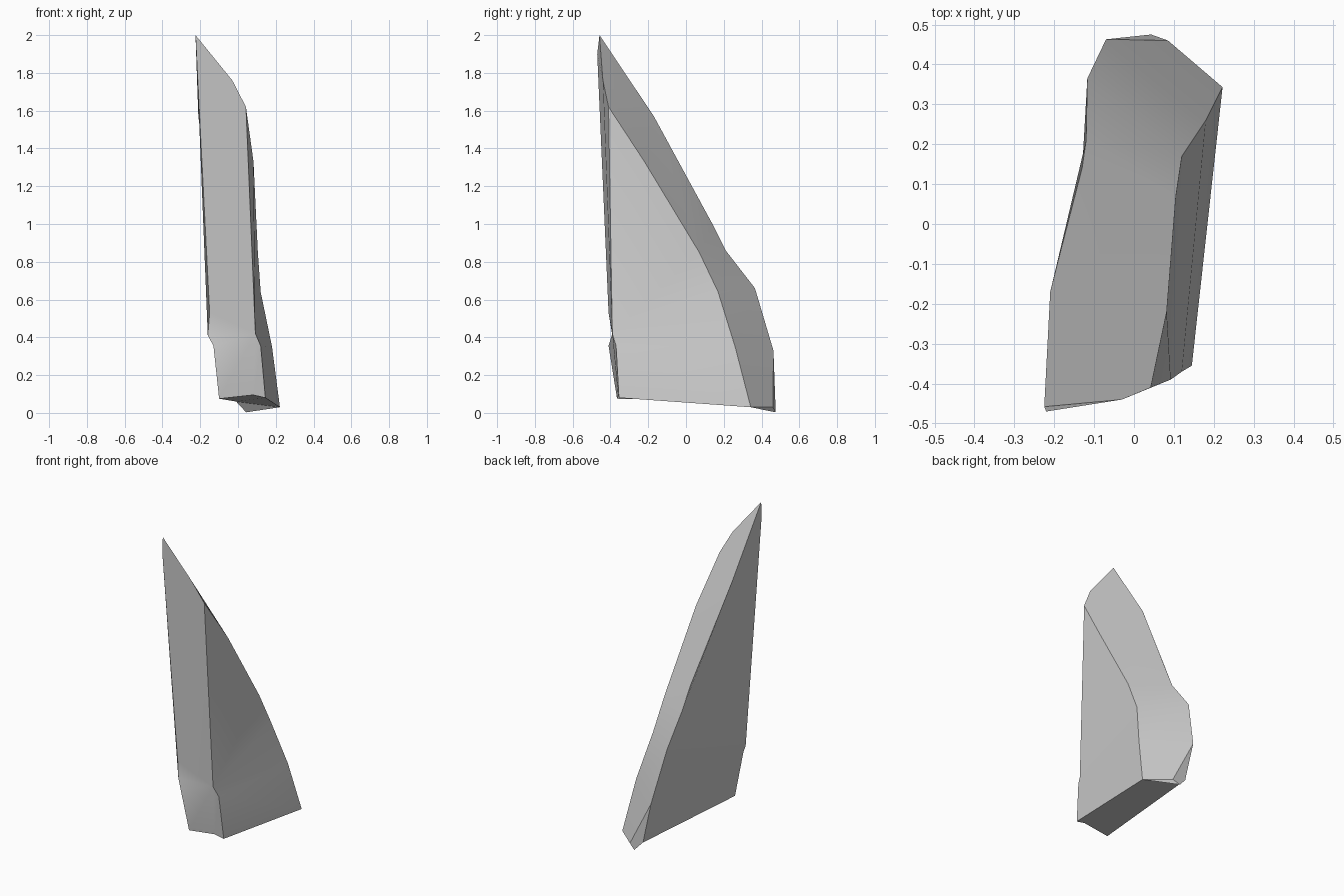
import bpy
import bmesh
import math

default_cube = bpy.data.objects.get("Cube")
if default_cube:
    bpy.data.objects.remove(default_cube, do_unlink=True)


def make_material(name, colour):
    material = bpy.data.materials.new(name)
    material.use_nodes = True
    material.diffuse_color = colour
    shader = material.node_tree.nodes["Principled BSDF"]
    shader.inputs["Base Color"].default_value = colour
    return material


# Corners of the shard, grouped by the ridge they lie on
corners = {
    # Peak and top rim
    "tip": (-.225, -.458, 2), "tip_front": (-.22, -.47, 1.9),
    "rim": (-.03, -.44, 1.76), "shoulder": (.042, -.41, 1.62),
    # Ridge between the back slope and the left side
    "left_high": (.082, -.22, 1.33), "left_mid": (.105, .07, .85),
    "left_bend": (.12, .17, .64), "left_low": (.18, .26, .35),
    "left_foot": (.222, .343, .03),
    # Ridge between the back slope and the right side
    "right_high": (-.21, -.17, 1.57), "right_mid": (-.13, .14, 1),
    "right_bend": (-.12, .21, .86), "right_low": (-.117, .365, .66),
    "right_heel": (-.07, .463, .33),
    # Front edges, with the chipped ledge
    "chip_top": (-.15, -.41, .53), "ledge_right": (-.16, -.39, .41),
    "ledge_left": (.092, -.39, .42), "lip_right": (-.13, -.41, .355),
    "lip_left": (.12, -.37, .355), "toe_right": (-.10, -.365, .075),
    "toe_mid": (.08, -.36, .095), "toe_left": (.145, -.355, .08),
    # Lower back edge
    "heel_notch": (-.01, .46, .06), "heel_point": (.043, .475, .003),
    "heel_left": (.085, .46, .03),
}

# Each facet is listed by the corners around it
facets = [
    # Front with its ledge
    "tip tip_front chip_top ledge_right ledge_left shoulder rim",
    "ledge_right lip_right ledge_left",
    "lip_right toe_right toe_mid toe_left lip_left ledge_left",
    # Left side
    "shoulder ledge_left left_bend left_mid left_high",
    "ledge_left lip_left left_low left_bend",
    "lip_left toe_left left_foot left_low",
    # Right side
    "tip right_high right_mid right_bend right_low ledge_right chip_top tip_front",
    "ledge_right right_low right_heel toe_right lip_right",
    "toe_right right_heel heel_notch",
    # Back slope
    "tip rim shoulder left_high right_high",
    "right_high left_high left_mid right_mid",
    "right_mid left_mid right_bend",
    "right_bend left_mid left_bend right_low",
    "right_low left_bend left_low right_heel",
    "right_heel left_low left_foot heel_left",
    "right_heel heel_left heel_point heel_notch",
    # Underside
    "toe_right heel_notch left_foot toe_left toe_mid",
    "heel_notch heel_point left_foot",
    "heel_point heel_left left_foot",
]

# Join the facets into one closed stone
bm = bmesh.new()
points = {name: bm.verts.new(place) for name, place in corners.items()}
for facet in facets:
    bm.faces.new([points[name] for name in facet.split()])
bmesh.ops.recalc_face_normals(bm, faces=bm.faces)
mesh = bpy.data.meshes.new("rock_shard")
bm.to_mesh(mesh)
bm.free()

shard = bpy.data.objects.new("rock_shard", mesh)
bpy.context.collection.objects.link(shard)
mesh.materials.append(make_material("stone_grey", (.6, .6, .6, 1)))

# Soften the shallow bends and keep the broken edges crisp
bpy.ops.object.select_all(action="DESELECT")
shard.select_set(True)
bpy.context.view_layer.objects.active = shard
bpy.ops.object.shade_smooth_by_angle(angle=math.radians(30))
